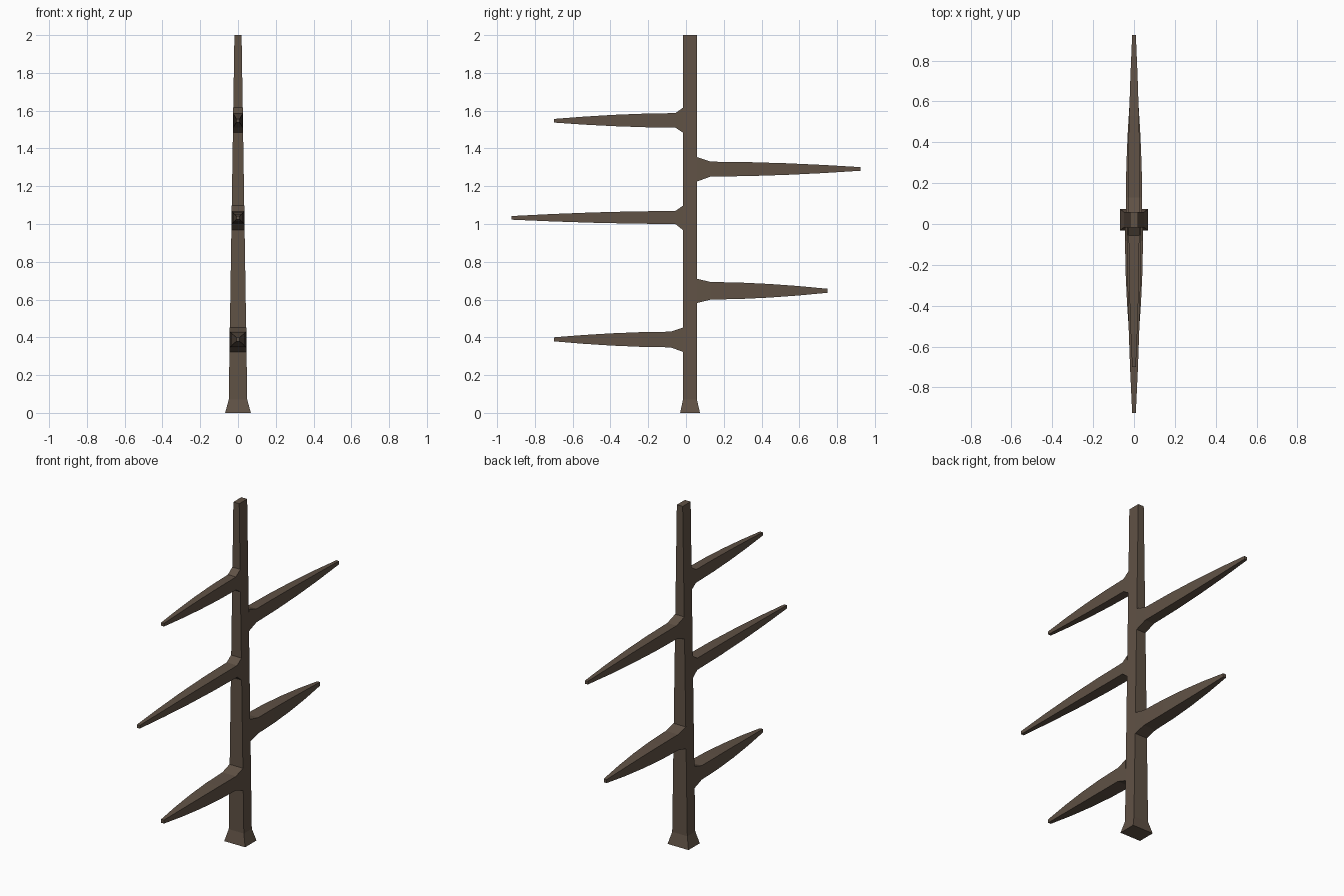
import bpy, bmesh

if "Cube" in bpy.data.objects:
    bpy.data.objects.remove(bpy.data.objects["Cube"])

bark = bpy.data.materials.new("dark brown bark")
bark.diffuse_color = (0.117, 0.084, 0.060, 1)
bark.use_nodes = True
bark.node_tree.nodes["Principled BSDF"].inputs["Base Color"].default_value = bark.diffuse_color


def loft(name, rings):
    """Skin a row of four-cornered rings and cap both ends."""
    bm = bmesh.new()
    loops = [[bm.verts.new(p) for p in ring] for ring in rings]
    for a, b in zip(loops, loops[1:]):
        for i in range(4):
            j = (i + 1) % 4
            bm.faces.new((a[i], a[j], b[j], b[i]))
    bm.faces.new(loops[0])
    bm.faces.new(loops[-1])
    bmesh.ops.recalc_face_normals(bm, faces=bm.faces)
    mesh = bpy.data.meshes.new(name)
    bm.to_mesh(mesh)
    bm.free()
    mesh.materials.append(bark)
    obj = bpy.data.objects.new(name, mesh)
    bpy.context.collection.objects.link(obj)


def level(z, hw, y0, y1):
    return [(-hw, y0, z), (hw, y0, z), (hw, y1, z), (-hw, y1, z)]


def section(y, hw, z0, z1):
    return [(-hw, y, z0), (hw, y, z0), (hw, y, z1), (-hw, y, z1)]


def trunk_half(z):
    return 0.049 + (0.019 - 0.049) * (z - 0.07) / 1.93


# Trunk with a flared foot, tapering only across its width
loft("trunk", [level(0, 0.068, -0.031, 0.074),
               level(0.07, 0.049, -0.016, 0.058),
               level(2, 0.019, -0.016, 0.058)])

# Branches: root y, shoulder y, tip y, then bottom and top z of each
branches = {
    "lower_front_branch": (-0.016, -0.082, -0.70, (0.323, 0.452), (0.347, 0.430), (0.379, 0.400)),
    "lower_back_branch": (0.058, 0.13, 0.75, (0.582, 0.710), (0.600, 0.693), (0.636, 0.657)),
    "middle_front_branch": (-0.016, -0.056, -0.925, (0.968, 1.097), (1.000, 1.069), (1.023, 1.042)),
    "upper_back_branch": (0.058, 0.13, 0.925, (1.225, 1.354), (1.251, 1.330), (1.282, 1.301)),
    "upper_front_branch": (-0.016, -0.056, -0.70, (1.484, 1.616), (1.510, 1.587), (1.537, 1.556)),
}
for name, (yr, ys, yt, root, shoulder, tip) in branches.items():
    hw = trunk_half(sum(shoulder) / 2)
    rings = [section(yr, hw, *root)]
    for k in range(5):
        t = k / 4
        f = t ** 1.8  # taper quickens toward the tip
        z0, z1 = (s + (e - s) * f for s, e in zip(shoulder, tip))
        rings.append(section(ys + (yt - ys) * t, hw + (0.009 - hw) * f, z0, z1))
    loft(name, rings)
